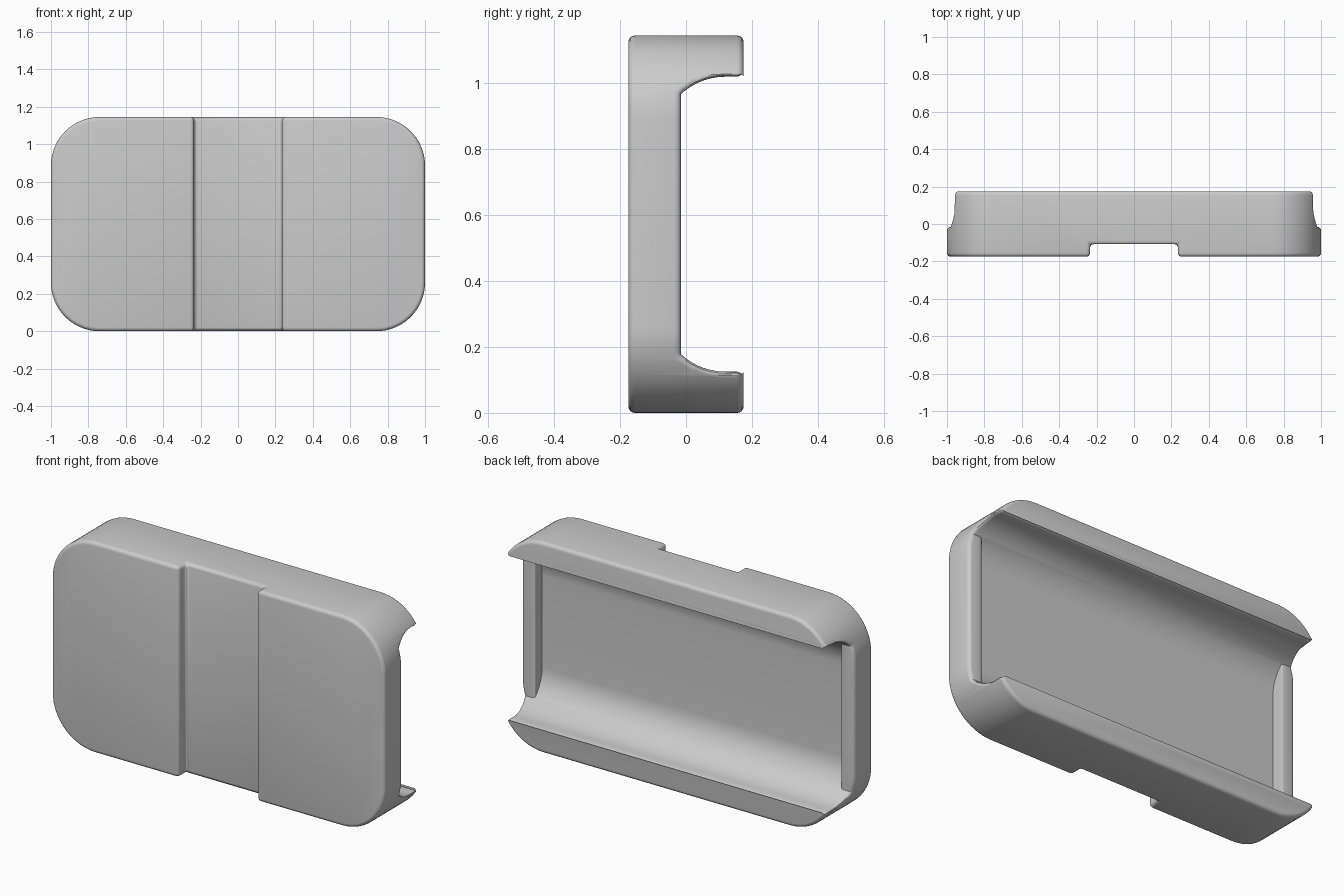
import bpy, bmesh, math

if "Cube" in bpy.data.objects:
    bpy.data.objects.remove(bpy.data.objects["Cube"], do_unlink=True)

LENGTH, HEIGHT, DEPTH = 2.0, 1.145, 0.35
CORNER = 0.26        # outline corner radius
HOLLOW = 0.20        # radius of the curved hollow
LIP_Y = -0.015       # height of the low end walls
EDGE = 0.02          # rounding of the edges


def arc(cx, cy, r, start, end, steps):
    angles = [math.radians(start + (end - start) * i / steps) for i in range(steps + 1)]
    return [(cx + r * math.cos(a), cy + r * math.sin(a)) for a in angles]


def prism(name, points, place, lo, hi):
    """Extrude a closed profile from lo to hi; place() maps it into space."""
    bm = bmesh.new()
    low = [bm.verts.new(place(a, b, lo)) for a, b in points]
    high = [bm.verts.new(place(a, b, hi)) for a, b in points]
    bm.faces.new(low)
    bm.faces.new(high)
    for i in range(len(points)):
        j = (i + 1) % len(points)
        bm.faces.new((low[i], low[j], high[j], high[i]))
    bmesh.ops.recalc_face_normals(bm, faces=bm.faces)
    mesh = bpy.data.meshes.new(name)
    bm.to_mesh(mesh)
    bm.free()
    obj = bpy.data.objects.new(name, mesh)
    bpy.context.collection.objects.link(obj)
    return obj


def box(name, x0, x1, y0, y1, z0, z1):
    rect = [(x0, y0), (x1, y0), (x1, y1), (x0, y1)]
    return prism(name, rect, lambda a, b, c: (a, b, c), z0, z1)


def subtract(target, cutter):
    mod = target.modifiers.new("cut", "BOOLEAN")
    mod.operation, mod.solver, mod.object = "DIFFERENCE", "EXACT", cutter
    bpy.context.view_layer.objects.active = target
    bpy.ops.object.modifier_apply(modifier=mod.name)
    bpy.data.objects.remove(cutter, do_unlink=True)


# Rounded slab
cx, top, low = LENGTH / 2 - CORNER, HEIGHT - CORNER, CORNER
outline = []
for x, z, start in ((cx, low, -90), (cx, top, 0), (-cx, top, 90), (-cx, low, 180)):
    outline += arc(x, z, CORNER, start, start + 90, 16)
body = prism("holder_body", outline, lambda a, b, c: (a, c, b), -DEPTH / 2, DEPTH / 2)

# Shallow vertical groove in the front
subtract(body, box("groove_cutter", -0.235, 0.235, -1, -0.108, -1, 2))

# Curved hollow open to the back, stopped short by a low wall at each end
hy, rim = 0.12, 0.125
hollow = [(0.5, rim)] + arc(hy, rim + HOLLOW, HOLLOW, 270, 180, 14)
hollow += [(y, HEIGHT - z) for y, z in reversed(hollow)]
cutter = prism("hollow_cutter", hollow, lambda a, b, c: (c, a, b), -1.3, 1.3)
for side in (-1, 1):
    x0, x1 = sorted((side * 0.92, side * 1.6))
    subtract(cutter, box("end_wall", x0, x1, -1, LIP_Y, -1, 2))
subtract(body, cutter)

# Round the outer edges and the groove
bm = bmesh.new()
bm.from_mesh(body.data)
bmesh.ops.remove_doubles(bm, verts=bm.verts, dist=0.0005)
sharp = [e for e in bm.edges if len(e.link_faces) == 2
         and e.calc_face_angle() > math.radians(30)
         and (e.is_convex or all(v.co.y < -0.1 for v in e.verts))]
bmesh.ops.bevel(bm, geom=sharp, offset=EDGE, offset_type="OFFSET", segments=4,
                profile=0.5, affect="EDGES", clamp_overlap=False)
bmesh.ops.recalc_face_normals(bm, faces=bm.faces)
bm.to_mesh(body.data)
bm.free()

# Plain grey finish
grey = bpy.data.materials.new("plain_grey")
grey.use_nodes = True
colour = (0.6, 0.6, 0.6, 1)
grey.diffuse_color = colour
grey.node_tree.nodes["Principled BSDF"].inputs["Base Color"].default_value = colour
body.data.materials.clear()
body.data.materials.append(grey)

bpy.ops.object.select_all(action="DESELECT")
body.select_set(True)
bpy.context.view_layer.objects.active = body
bpy.ops.object.shade_smooth_by_angle(angle=math.radians(30))
